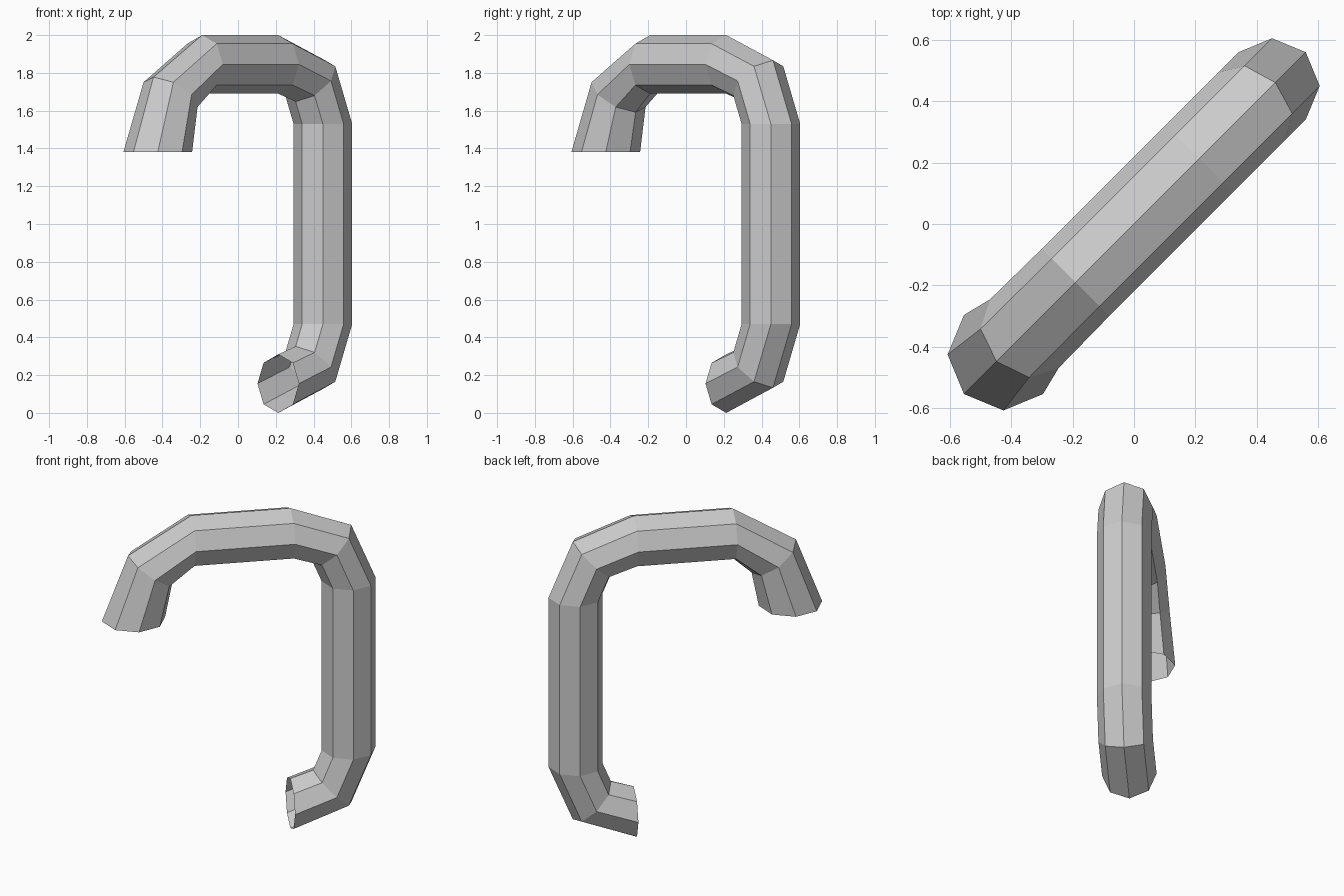
import bpy, bmesh
from math import cos, sin, pi, radians
from mathutils import Vector

if "Cube" in bpy.data.objects:
    bpy.data.objects.remove(bpy.data.objects["Cube"])

U = Vector((1, 1, 0)).normalized()    # diagonal plane the tube lies in
W = Vector((1, -1, 0)).normalized()   # across that plane
Z = Vector((0, 0, 1))
SIDES, R, BEND = 8, 0.155, 0.323

# Rings along the path: (distance on diagonal, height, angle of outward side, radius)
rings = [(-0.601, 1.38, 180, 0.182),
         (-0.505, 1.685, 144, 0.158),
         (-0.269, 1.845, 90, R)]
# Upper then lower rounded corner, three rings each
for zc, angles in ((1.529, (90, 45, 0)), (0.471, (0, -45, -90))):
    for a in angles:
        t = radians(a)
        uc = 0.636 - BEND + BEND * cos(t)
        z = zc + (0.316 * sin(t) if a % 90 == 0 else BEND * sin(t))
        rings.append((uc - 0.012 * (a in (90, -90)), z, a, R))

# Open-ended tube skinned through the rings
bm = bmesh.new()
loops = []
for u, z, ang, r in rings:
    t = radians(ang)
    out = U * cos(t) + Z * sin(t)
    loops.append([bm.verts.new(U * u + Z * z + r * (out * cos(k * 2 * pi / SIDES)
                  + W * sin(k * 2 * pi / SIDES))) for k in range(SIDES)])
for a, b in zip(loops, loops[1:]):
    for k in range(SIDES):
        n = (k + 1) % SIDES
        bm.faces.new((a[k], b[k], b[n], a[n]))

# Make the faces point outward
f = bm.faces[:][0]
f.normal_update()
axis = U * rings[0][0] + Z * rings[0][1]
if f.normal.dot(loops[0][0].co - axis) < 0:
    bmesh.ops.reverse_faces(bm, faces=bm.faces[:])

mesh = bpy.data.meshes.new("bent_tube")
bm.to_mesh(mesh)
bm.free()
bpy.context.collection.objects.link(bpy.data.objects.new("bent_tube", mesh))
